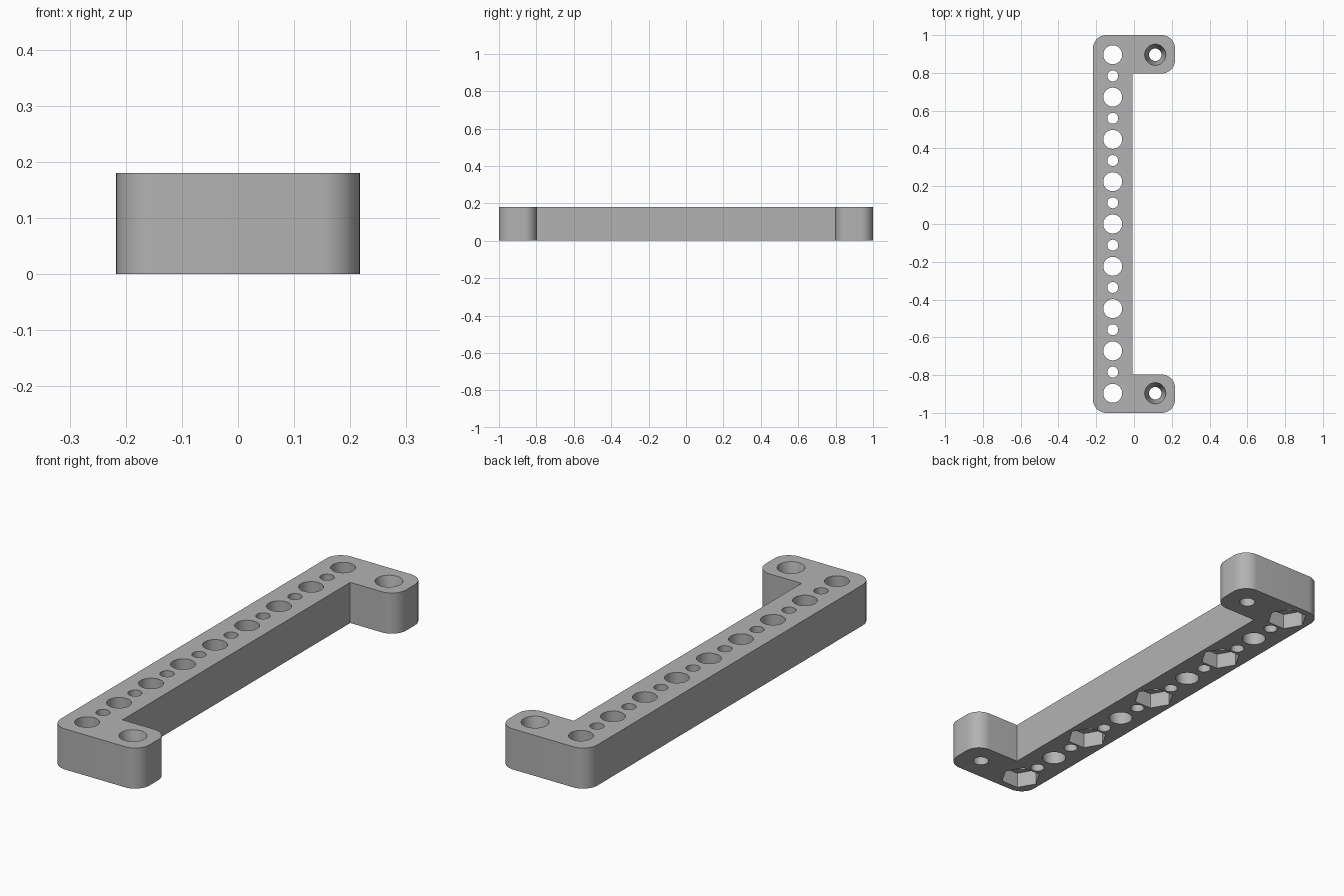
import bpy, bmesh, math

cube = bpy.data.objects.get("Cube")
if cube:
    bpy.data.objects.remove(cube, do_unlink=True)

HEIGHT = 0.18
HALF_X, HALF_Y = 0.217, 1.0
INNER_X, ARM_Y = -0.008, 0.797      # inner edge of the bar, inner edge of the arms
CORNER = 0.07
ROW_X, ARM_HOLE_X = -0.1125, 0.1125
PITCH = 0.224

grey = bpy.data.materials.new("plain_grey")
grey.use_nodes = True
colour = (0.45, 0.45, 0.45, 1)
grey.diffuse_color = colour
grey.node_tree.nodes["Principled BSDF"].inputs["Base Color"].default_value = colour


def make_object(name, bm):
    bmesh.ops.recalc_face_normals(bm, faces=bm.faces)
    mesh = bpy.data.meshes.new(name)
    bm.to_mesh(mesh)
    bm.free()
    mesh.materials.append(grey)
    obj = bpy.data.objects.new(name, mesh)
    bpy.context.collection.objects.link(obj)
    return obj


def rounded(cx, cy, sx, sy, steps=12):
    """Quarter arc inside the corner (cx, cy) lying in quadrant (sx, sy)."""
    mid = math.atan2(sy, sx)
    ox, oy = cx - sx * CORNER, cy - sy * CORNER
    angles = [mid + math.pi / 2 * (i / steps - 0.5) for i in range(steps + 1)]
    return [(ox + CORNER * math.cos(a), oy + CORNER * math.sin(a)) for a in angles]


def add_turned(bm, x, y, profile, sides):
    """Closed solid of regular cross-sections, profile = (z, radius) levels."""
    rings = [[bm.verts.new((x + r * math.cos(math.tau * i / sides),
                            y + r * math.sin(math.tau * i / sides), z))
              for i in range(sides)] for z, r in profile]
    for low, high in zip(rings, rings[1:]):
        for i in range(sides):
            j = (i + 1) % sides
            bm.faces.new((low[i], low[j], high[j], high[i]))
    bm.faces.new(rings[0][::-1])
    bm.faces.new(rings[-1])


def cut(target, cutter):
    cutter.hide_render = True
    mod = target.modifiers.new("cut", 'BOOLEAN')
    mod.operation, mod.solver, mod.object = 'DIFFERENCE', 'EXACT', cutter
    bpy.context.view_layer.objects.active = target
    bpy.ops.object.modifier_apply(modifier=mod.name)
    bpy.data.objects.remove(cutter, do_unlink=True)


# Bracket body: long bar with an arm at each end, rounded outer corners
outline = (rounded(-HALF_X, -HALF_Y, -1, -1) + rounded(HALF_X, -HALF_Y, 1, -1)
           + rounded(HALF_X, -ARM_Y, 1, 1) + [(INNER_X, -ARM_Y), (INNER_X, ARM_Y)]
           + rounded(HALF_X, ARM_Y, 1, -1) + rounded(HALF_X, HALF_Y, 1, 1)
           + rounded(-HALF_X, HALF_Y, -1, 1))
bm = bmesh.new()
base = bm.faces.new([bm.verts.new((x, y, 0)) for x, y in outline])
extruded = bmesh.ops.extrude_face_region(bm, geom=[base])["geom"]
bmesh.ops.translate(bm, vec=(0, 0, HEIGHT),
                    verts=[v for v in extruded if isinstance(v, bmesh.types.BMVert)])
bracket = make_object("bracket", bm)

# Through holes: large and small alternate along the bar, tapered ones in the arms
bm = bmesh.new()
for i in range(-8, 9):
    radius = 0.05 if i % 2 == 0 else 0.029
    add_turned(bm, ROW_X, i * PITCH / 2, [(-0.1, radius), (0.3, radius)], 48)
for side in (-1, 1):
    add_turned(bm, ARM_HOLE_X, side * 4 * PITCH,
               [(-0.1, 0.033), (0.08, 0.033), (HEIGHT, 0.056), (0.3, 0.056)], 48)
cut(bracket, make_object("hole_cutter", bm))

# Hexagonal nut pockets under every second large hole
bm = bmesh.new()
for i in range(-4, 5, 2):
    add_turned(bm, ROW_X, i * PITCH, [(-0.1, 0.085), (0.07, 0.085)], 6)
cut(bracket, make_object("pocket_cutter", bm))

# Smooth round walls, keep the edges sharp
bpy.ops.object.select_all(action='DESELECT')
bracket.select_set(True)
bpy.context.view_layer.objects.active = bracket
bpy.ops.object.shade_smooth_by_angle(angle=math.radians(30))
